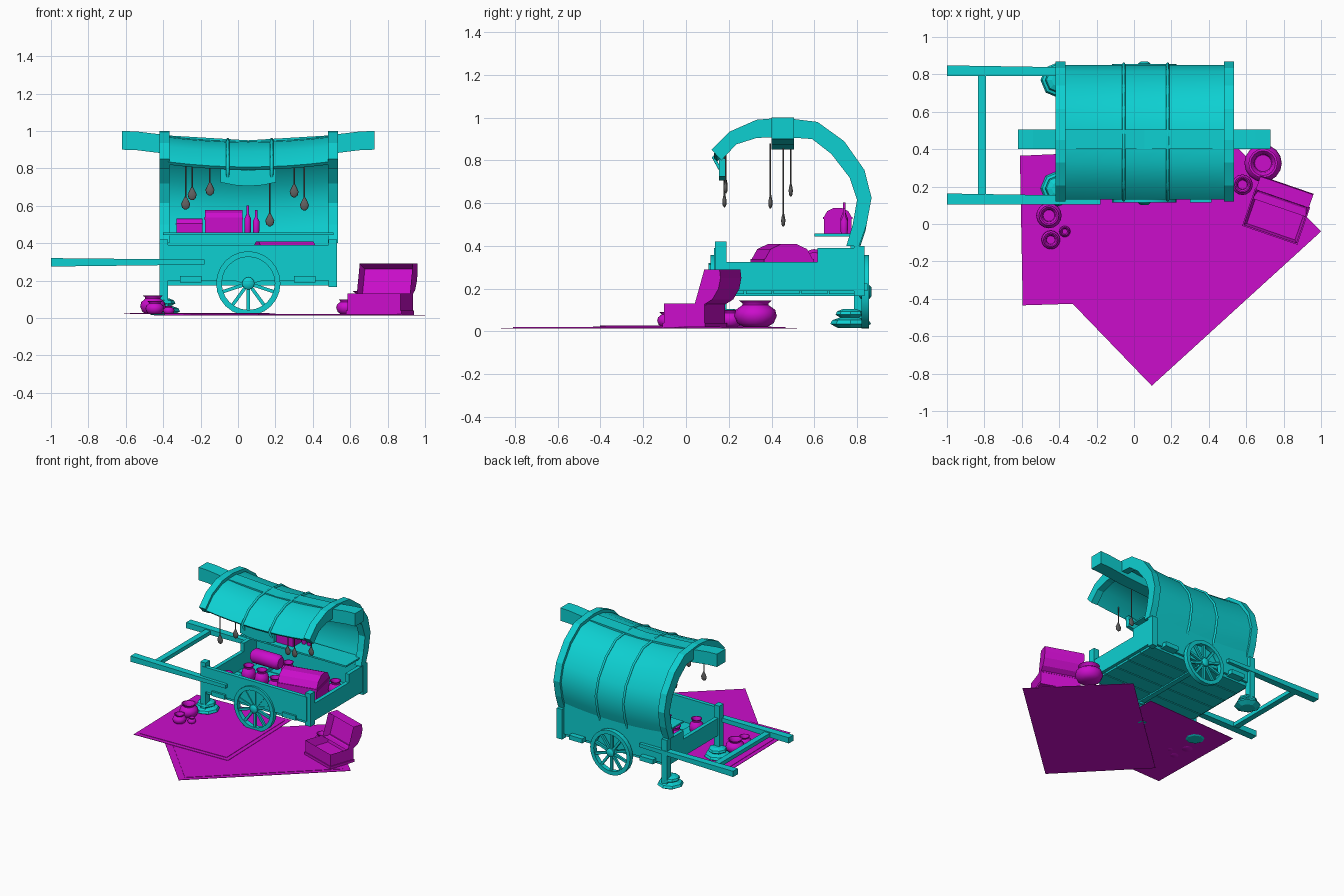
import bpy, bmesh, math
from mathutils import Vector, Matrix

if "Cube" in bpy.data.objects:
    bpy.data.objects.remove(bpy.data.objects["Cube"])


def material(name, rgb):
    m = bpy.data.materials.new(name)
    m.use_nodes = True
    m.diffuse_color = (*rgb, 1)
    m.node_tree.nodes["Principled BSDF"].inputs["Base Color"].default_value = (*rgb, 1)
    return m


TEAL = material("teal", (0.004, 0.63, 0.64))
MAGENTA = material("magenta", (0.6, 0.004, 0.6))
GREY = material("dark_grey", (0.12, 0.12, 0.12))


def finish(name, bm, mat, smooth=False, place=None):
    bmesh.ops.remove_doubles(bm, verts=bm.verts, dist=1e-5)
    bmesh.ops.recalc_face_normals(bm, faces=bm.faces)
    mesh = bpy.data.meshes.new(name)
    bm.to_mesh(mesh)
    bm.free()
    mesh.materials.append(mat)
    ob = bpy.data.objects.new(name, mesh)
    bpy.context.collection.objects.link(ob)
    if place is not None:
        ob.matrix_world = place
    if smooth:
        bpy.ops.object.select_all(action="DESELECT")
        ob.select_set(True)
        bpy.context.view_layer.objects.active = ob
        bpy.ops.object.shade_smooth_by_angle(angle=math.radians(40))
    return ob


def loft(name, loops, mat, cap=True, smooth=False, place=None):
    """Skin a list of closed loops that have equal point counts."""
    bm = bmesh.new()
    rings = [[bm.verts.new(p) for p in loop] for loop in loops]
    n = len(rings[0])
    for a, b in zip(rings, rings[1:]):
        for i in range(n):
            bm.faces.new((a[i], a[(i + 1) % n], b[(i + 1) % n], b[i]))
    if cap:
        bm.faces.new(rings[0])
        bm.faces.new(rings[-1])
    return finish(name, bm, mat, smooth, place)


def rect_x(x, y0, y1, z0, z1):
    return [(x, y0, z0), (x, y1, z0), (x, y1, z1), (x, y0, z1)]


def box(name, x, y, z, mat=TEAL, place=None):
    return loft(name, [rect_x(x[0], *y, *z), rect_x(x[1], *y, *z)], mat, place=place)


def lathe(name, profile, mat, place, seg=16, cap=True, smooth=True):
    loops = [[(r * math.cos(2 * math.pi * i / seg), r * math.sin(2 * math.pi * i / seg), z)
              for i in range(seg)] for r, z in profile]
    return loft(name, loops, mat, cap, smooth, place)


def pot(name, x, y, z, r, h):
    shape = [(.55, 0), (.85, .15), (1, .42), (.92, .65), (.6, .83), (.62, .9),
             (.78, 1), (.66, 1), (.5, .86), (.45, .6)]
    lathe(name, [(r * a, h * b) for a, b in shape], MAGENTA, Matrix.Translation((x, y, z)))


def turn(x, y, z, degrees, axis="Z"):
    return Matrix.Translation((x, y, z)) @ Matrix.Rotation(math.radians(degrees), 4, axis)


# Canopy: one cross-section, blended between its outer and inner line
MID = 0.055
OUTER = [(.12, .85), (.205, .935), (.33, .99), (.45, 1), (.615, .98), (.74, .89),
         (.835, .755), (.868, .625), (.845, .5), (.81, .4)]
INNER = [(.165, .8), (.235, .875), (.33, .905), (.45, .91), (.59, .9), (.68, .83),
         (.765, .72), (.8, .615), (.78, .5), (.75, .4)]


def blend(t):
    return [Vector(a).lerp(Vector(b), 1 - t) for a, b in zip(OUTER, INNER)]


def sag(x):
    return .03 * (1 - ((x - MID) / .45) ** 2)


def arch_loop(x, t_out, t_in, drop=0):
    return [(x, p.x, p.y - drop) for p in blend(t_out) + blend(t_in)[::-1]]


stations = [MID - .43 + .86 * i / 8 for i in range(9)]
loft("canopy_cloth", [arch_loop(x, .75, .45, sag(x)) for x in stations], TEAL, smooth=True)
for side, x in (("right", -.42), ("left", .48)):
    loft(side + "_arch", [arch_loop(x, 1, 0), arch_loop(x + .055, 1, 0)], TEAL)


def tube(name, points, radius):
    curve = bpy.data.curves.new(name, "CURVE")
    curve.dimensions = "3D"
    curve.bevel_depth = radius
    curve.bevel_resolution = 1
    line = curve.splines.new("POLY")
    line.points.add(len(points) - 1)
    for p, co in zip(line.points, points):
        p.co = (*co, 1)
    curve.materials.append(TEAL)
    bpy.context.collection.objects.link(bpy.data.objects.new(name, curve))


for x in (-.055, .18):
    tube("canopy_rope", [(x, .17, .74)] + [(x, p.x, p.y - sag(x)) for p in blend(.8)], .009)

# Sagging ridge beam and front valance
loft("ridge_beam", [rect_x(x, .4, .505, z, z + .1) for x, z in
     ((-.62, .9), (-.54, .897), (-.36, .875), (MID, .85), (.47, .875), (.65, .897), (.73, .9))], TEAL)
loft("valance", [rect_x(MID + u * .148, .155, .185, .705 + .02 * u * u, .79 + .02 * u * u)
                 for u in (-1, -.5, 0, .5, 1)], TEAL)

# Cart body
box("front_wall", (-.4, .5), (.13, .16), (.2, .39))
box("back_wall", (-.4, .5), (.77, .81), (.2, .45))
for x in (-.41, .495):
    box("end_wall", (x, x + .03), (.14, .8), (.19, .325))
    box("end_wall_step", (x, x + .03), (.615, .79), (.325, .39))
for i in range(5):
    y = .15 + i * .13
    box("floor_plank", (-.39, .5), (y, y + .122), (.175, .2))
for x in (-.31, .3):
    box("cross_beam", (x, x + .115), (.115, .85), (.19, .225))
for y0, y1, top in ((.135, .19, .42), (.785, .835, .4)):
    box("corner_post", (.485, .53), (y0, y1), (.165, top))
    box("leg_post", (-.42, -.375), (y0, y1), (.03, top))
box("shelf", (-.4, .51), (.6, .79), (.445, .457))

# Pull handles with a cross bar
for y in (.105, .79):
    loft("pull_handle", [rect_x(-1, y, y + .058, .275, .32),
                         rect_x(-.18, y, y + .045, .285, .312)], TEAL)
box("handle_cross_bar", (-.835, -.79), (.13, .82), (.28, .31))

# Stone stacks under the legs
for y in (.19, .77):
    for z, r, h in ((.015, .095, .05), (.06, .07, .045)):
        lathe("support_stone", [(r * .6, 0), (r, h * .4), (r * .9, h * .75), (r * .5, h)],
              TEAL, Matrix.Translation((-.405, y, z)), seg=8, smooth=False)

# Spoked wheels
for y in (.132, .838):
    hub = turn(MID, y, .185, 90, "X")
    rim = [(.172, -.018), (.172, .018), (.142, .018), (.142, -.018), (.172, -.018)]
    lathe("wheel_rim", rim, TEAL, hub, seg=24, cap=False)
    lathe("wheel_hub", [(.02, -.03), (.033, -.02), (.033, .02), (.02, .03)], TEAL, hub)
    for i in range(10):
        box("wheel_spoke", (.02, .15), (-.009, .009), (-.009, .009),
            place=turn(MID, y, .185, 36 * i + 18, "Y"))
box("axle", (MID - .02, MID + .02), (.13, .84), (.165, .2))


# Rugs: a thin sheet with a slightly raised centre
def rug(name, corners, z):
    pts = [Vector(c) for c in corners]
    mid = sum(pts, Vector((0, 0))) / 4
    for label, scale, lift in (("", 1, 0), ("_centre", .92, .003)):
        ring = [mid + (p - mid) * scale for p in pts]
        loft(name + label, [[(p.x, p.y, h) for p in ring] for h in (z, z + .003 + lift)], MAGENTA)


rug("lower_rug", [(.095, -.865), (1, -.04), (.44, .52), (-.45, -.3)], .014)
rug("upper_rug", [(-.595, -.435), (.2, -.41), (.18, .4), (-.61, .365)], .021)


# Chests and rounded trunks
def trunk(name, w, d, h, place):
    prof = [(-.5, 0), (.5, 0), (.5, .65), (.38, .88), (.15, 1), (-.15, 1), (-.38, .88), (-.5, .65)]
    ob = loft(name, [[(x, a * d, b * h) for a, b in prof] for x in (-w / 2, w / 2)],
              MAGENTA, place=place)
    for z0 in (.58,):
        box(name + "_band", (-w / 2 - .004, w / 2 + .004), (-d / 2 - .004, d / 2 + .004),
            (h * z0, h * (z0 + .08)), MAGENTA, place)
    return ob


def inset_face(ob, direction, width, depth):
    bm = bmesh.new()
    bm.from_mesh(ob.data)
    face = max(bm.faces, key=lambda f: f.normal.dot(Vector(direction)) * f.calc_area())
    bmesh.ops.inset_region(bm, faces=[face], thickness=width, depth=-depth)
    bm.to_mesh(ob.data)
    bm.free()


place = turn(.76, .04, .02, -19)
base = box("open_chest_base", (-.15, .15), (-.1, .1), (0, .11), MAGENTA, place)
inset_face(base, (0, 0, 1), .02, .06)
box("chest_base_trim", (-.156, .156), (-.106, .106), (0, .02), MAGENTA, place)
lid_profile = [(.05, .1), (.09, .1), (.14, .13), (.17, .18), (.18, .23), (.175, .27), (.1, .27)]
lid = loft("open_chest_lid", [[(x, y, z) for y, z in lid_profile] for x in (-.15, .15)],
           MAGENTA, place=place)
inset_face(lid, (0, -.95, .3), .02, .05)
trunk("cart_trunk", .3, .23, .21, turn(.25, .45, .2, 12))
trunk("shelf_box_small", .14, .11, .075, turn(-.26, .71, .457, 0))
trunk("shelf_box_large", .2, .13, .12, turn(-.077, .71, .457, 0))
lathe("bolster", [(.04, -.12), (.055, -.1), (.055, .1), (.04, .12)], MAGENTA,
      turn(-.17, .6, .33, 90, "Y"))

# Bottles and pots
for x, h in ((.052, .145), (.097, .12)):
    lathe("bottle", [(.016, 0), (.018, .02), (.018, h * .5), (.007, h * .68), (.007, h), (.004, h)],
          MAGENTA, Matrix.Translation((x, .74, .457)), seg=10)
for x, y, r, h in ((.69, .325, .1, .125), (.58, .21, .055, .08), (-.455, .045, .068, .1),
                   (-.445, -.085, .05, .07), (-.37, -.04, .03, .045)):
    pot("ground_pot", x, y, .02, r, h)
for x, y in ((.42, .6), (-.23, .46), (-.11, .45), (.04, .4), (-.28, .27), (-.03, .66), (.42, .27)):
    pot("cart_pot", x, y, .2, .052, .12)

# Hanging ladles
for x, y, z in ((-.28, .18, .61), (-.245, .49, .66), (-.15, .185, .685),
                (.17, .455, .52), (.3, .185, .675), (.355, .395, .605)):
    top = .84 if y < .2 else .88
    lathe("ladle_handle", [(.004, z), (.004, top)], GREY, Matrix.Translation((x, y, 0)), seg=6)
    lathe("ladle_bowl", [(.006, -.03), (.019, -.02), (.024, 0), (.016, .018), (.005, .04)], GREY,
          Matrix.Translation((x, y, z)) @ Matrix.Diagonal((1, .45, 1, 1)), seg=10)
